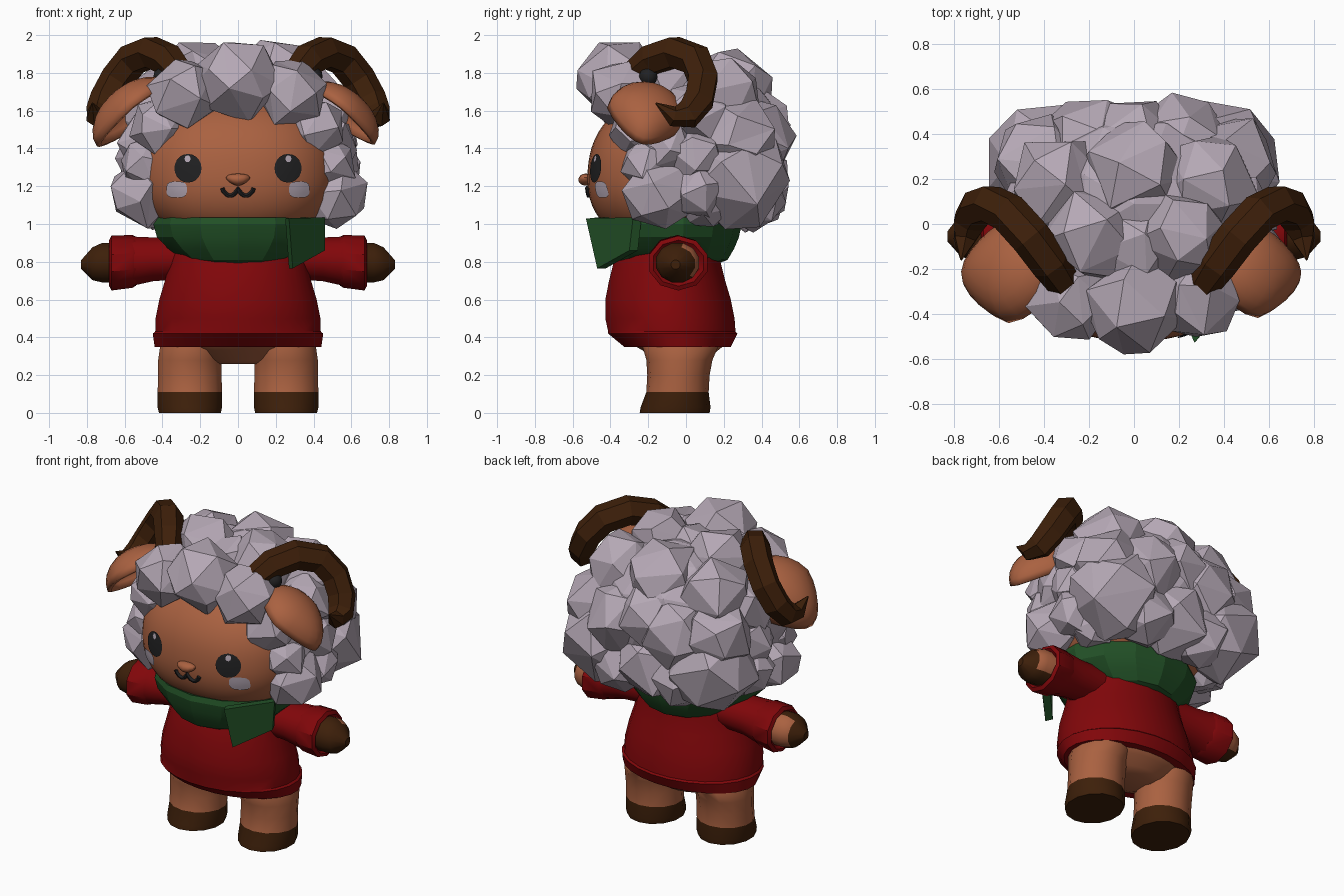
import bpy, bmesh, math, random
from mathutils import Vector, Euler

random.seed(4)
cube = bpy.data.objects.get("Cube")
if cube:
    bpy.data.objects.remove(cube, do_unlink=True)


def material(name, r, g, b):
    m = bpy.data.materials.new(name)
    m.use_nodes = True
    m.diffuse_color = (r, g, b, 1)
    bsdf = m.node_tree.nodes["Principled BSDF"]
    bsdf.inputs["Base Color"].default_value = (r, g, b, 1)
    bsdf.inputs["Roughness"].default_value = 0.9
    return m


WOOL = material("lilac wool", 0.46, 0.39, 0.46)
SKIN = material("tan skin", 0.4, 0.12, 0.052)
BROWN = material("dark brown", 0.047, 0.014, 0.003)
RED = material("red knit", 0.22, 0.002, 0.003)
GREEN = material("green scarf", 0.016, 0.082, 0.02)
BLACK = material("black", 0.015, 0.015, 0.016)
SIDES = ((1, "left"), (-1, "right"))


def finish(name, bm, mats, smooth=35, rule=None, recalc=True):
    """Turn a bmesh into an object; rule picks a material index per face."""
    if recalc:
        bmesh.ops.recalc_face_normals(bm, faces=bm.faces[:])
    for f in bm.faces:
        if rule:
            f.material_index = rule(f.calc_center_median())
    me = bpy.data.meshes.new(name)
    bm.to_mesh(me)
    bm.free()
    for m in mats:
        me.materials.append(m)
    if smooth:
        me.shade_smooth()
        me.set_sharp_from_angle(angle=math.radians(smooth))
    ob = bpy.data.objects.new(name, me)
    bpy.context.scene.collection.objects.link(ob)
    return ob


def loft(name, rings, mats, n=16, axis="z", s=1, smooth=35, rule=None):
    """Skin elliptical rings (t, c1, c2, r1, r2) along the z or x axis."""
    bm = bmesh.new()
    loops = []
    for t, c1, c2, r1, r2 in rings:
        loop = []
        for i in range(n):
            a = math.tau * (i + 0.5) / n
            p, q = c1 + r1 * math.cos(a), c2 + r2 * math.sin(a)
            loop.append(bm.verts.new((s * p, q, t) if axis == "z" else (s * t, p, q)))
        loops.append(loop)
    for a, b in zip(loops, loops[1:]):
        for i in range(n):
            j = (i + 1) % n
            bm.faces.new((a[i], a[j], b[j], b[i]))
    bm.faces.new(loops[0])
    bm.faces.new(loops[-1])
    return finish(name, bm, mats, smooth, rule)


def tube(name, points, radius, mat, smooth=0):
    """Tapered six-sided tube through (x, y, z, radius factor) points."""
    cu = bpy.data.curves.new(name, "CURVE")
    cu.dimensions = "3D"
    cu.bevel_depth, cu.bevel_resolution, cu.use_fill_caps = radius, 1, True
    sp = cu.splines.new("POLY")
    sp.points.add(len(points) - 1)
    for p, (x, y, z, r) in zip(sp.points, points):
        p.co, p.radius = (x, y, z, 1), r
    tmp = bpy.data.objects.new(name + " path", cu)
    bpy.context.scene.collection.objects.link(tmp)
    bpy.context.view_layer.update()
    me = tmp.evaluated_get(bpy.context.evaluated_depsgraph_get()).to_mesh()
    bm = bmesh.new()
    bm.from_mesh(me)
    bpy.data.objects.remove(tmp, do_unlink=True)
    for f in bm.faces:
        f.smooth = False
        f.material_index = 0
    return finish(name, bm, [mat], smooth)


# Head: rounded superellipsoid with the chin pushed forward
C, R, P, LEAN = Vector((0, -0.07, 1.29)), (0.53, 0.45, 0.4), 2.3, 0.08


def face_y(x, z):
    k = 1 - abs((x - C.x) / R[0]) ** P - abs((z - C.z) / R[2]) ** P
    return C.y - R[1] * max(k, 0) ** (1 / P) + LEAN * (z - C.z)


bm = bmesh.new()
bmesh.ops.create_uvsphere(bm, u_segments=48, v_segments=32, radius=1)
for v in bm.verts:
    k = sum(abs(c) ** P for c in v.co) ** (1 / P)
    v.co = Vector(c / k * r for c, r in zip(v.co, R))
    v.co = v.co + C + Vector((0, LEAN * v.co.z, 0))
finish("head", bm, [SKIN], 60)


# Painted face details, laid on the head surface
def decal(name, cx, cz, rx, rz, mat, off, power=2.0, n=20):
    bm = bmesh.new()
    mid = bm.verts.new((cx, face_y(cx, cz) - off, cz))
    prev = None
    for f in (0.5, 1):
        ring = []
        for i in range(n):
            a = math.tau * i / n
            c, d = math.cos(a), math.sin(a)
            k = f / (abs(c) ** power + abs(d) ** power) ** (1 / power)
            x, z = cx + rx * c * k, cz + rz * d * k
            ring.append(bm.verts.new((x, face_y(x, z) - off, z)))
        for i in range(n):
            j = (i + 1) % n
            bm.faces.new((prev[i], ring[i], ring[j], prev[j]) if prev else (mid, ring[i], ring[j]))
        prev = ring
    finish(name, bm, [mat], 60, recalc=False)


for s, side in SIDES:
    decal(side + " eye", s * 0.265, 1.295, 0.072, 0.076, BLACK, 0.007)
    decal(side + " eye glint", s * 0.267, 1.345, 0.016, 0.019, WOOL, 0.012, n=10)
    decal(side + " cheek", s * 0.325, 1.182, 0.054, 0.043, WOOL, 0.007, 3.5)

# Nose and mouth
bm = bmesh.new()
bmesh.ops.create_uvsphere(bm, u_segments=12, v_segments=8, radius=1)
for v in bm.verts:
    v.co = (v.co.x * 0.08 * (0.75 + 0.3 * v.co.z), -0.53 + v.co.y * 0.04, 1.235 + v.co.z * 0.032)
finish("nose", bm, [SKIN], 40)
mouth = []
for i in range(25):
    x = -0.084 + 0.168 * i / 24
    z = 1.19 - 0.04 * abs(math.sin(math.pi * x / 0.084)) ** 0.7
    mouth.append((x, face_y(x, z) - 0.003, z, 1))
tube("mouth", mouth, 0.012, BLACK, 60)

# Wool: chunky faceted puffs over a plain core
bm = bmesh.new()
bmesh.ops.create_icosphere(bm, subdivisions=2, radius=1)
for v in bm.verts:
    v.co = (v.co.x * 0.52, 0.09 + v.co.y * 0.42, 1.44 + v.co.z * 0.45)
finish("wool_core", bm, [WOOL], 0)


def puff(name, x, y, z, r):
    bm = bmesh.new()
    bmesh.ops.create_icosphere(bm, subdivisions=2, radius=r * 1.03)
    rot = Euler([random.uniform(0, 6) for _ in range(3)]).to_matrix()
    for v in bm.verts:
        v.co = rot @ v.co * random.uniform(0.95, 1.03) + Vector((x, y, z))
    ob = finish(name, bm, [WOOL], 0)
    ob.modifiers.new("big facets", "DECIMATE").ratio = 0.36


middle = [(-0.36, 1.765, 0.215), (0.22, 1.69, 0.24), (0.36, 1.52, 0.2), (0.33, 1.2, 0.23),
          (-0.1, 1.74, 0.18)]
for i, (y, z, r) in enumerate(middle):
    puff(f"middle wool puff {i}", 0, y, z, r)
paired = [
    (0.28, -0.33, 1.69, 0.185), (0.2, -0.05, 1.78, 0.2), (0.2, 0.35, 1.45, 0.22),
    (0.33, 0.18, 1.66, 0.22), (0.42, 0.27, 1.46, 0.21), (0.38, 0.27, 1.25, 0.27),
    (0.5, -0.15, 1.16, 0.18), (0.46, -0.1, 1.42, 0.17), (0.5, 0.06, 1.18, 0.15),
    (0.44, 0.05, 1.57, 0.18), (0.41, -0.25, 1.51, 0.16), (0.2, 0.34, 1.16, 0.19),
    (0.48, -0.2, 1.31, 0.14), (0.48, 0.05, 1.36, 0.16), (0.4, 0.1, 1.13, 0.15)]
for s, side in SIDES:
    for i, (x, y, z, r) in enumerate(paired):
        puff(f"{side} wool puff {i}", s * x, y, z, r)

# Horns with a dark root
horn = [(0.31, -0.27, 1.80, 0.75), (0.37, -0.18, 1.87, 0.9), (0.46, -0.06, 1.91, 0.92),
        (0.56, 0.05, 1.87, 0.92), (0.64, 0.09, 1.77, 0.9), (0.70, 0.07, 1.66, 0.88),
        (0.735, 0.01, 1.58, 0.8), (0.755, -0.07, 1.57, 0.55), (0.77, -0.16, 1.64, 0.04)]
for s, side in SIDES:
    tube(side + "_horn", [(s * x, y, z, r) for x, y, z, r in horn], 0.098, BROWN)
    bm = bmesh.new()
    bmesh.ops.create_icosphere(bm, subdivisions=2, radius=0.05)
    bmesh.ops.translate(bm, verts=bm.verts[:], vec=(s * 0.4, -0.2, 1.78))
    finish(side + "_horn_root", bm, [BLACK])

# Ears: cupped half shells, drooping outwards and open to the front
along, up = Vector((0.78, -0.1, -0.6)).normalized(), Vector((0.6, 0.22, 0.77)).normalized()
across = up.cross(along).normalized()
for s, side in SIDES:
    bm = bmesh.new()
    bmesh.ops.create_uvsphere(bm, u_segments=20, v_segments=12, radius=1)
    bmesh.ops.delete(bm, geom=[v for v in bm.verts if v.co.z < -0.01], context="VERTS")
    for v in bm.verts:
        x, y, z = v.co
        y *= 1 - 0.4 * max(x, 0)
        p = Vector((0.54, -0.21, 1.565)) + along * x * 0.235 + across * y * 0.215 + up * z * 0.15
        v.co = (s * p.x, p.y, p.z)
    ear = finish(side + "_ear", bm, [SKIN], 50)
    mod = ear.modifiers.new("thickness", "SOLIDIFY")
    mod.thickness, mod.offset = 0.025, -1

# Hips, legs and feet
loft("hips", [(0.26, 0, -0.03, 0.13, 0.1), (0.28, 0, -0.03, 0.2, 0.15),
              (0.33, 0, -0.03, 0.3, 0.2), (0.37, 0, -0.04, 0.38, 0.26),
              (0.45, 0, -0.06, 0.4, 0.28)], [SKIN], 24, smooth=60)
leg = [(0, 0.255, -0.06, 0.168, 0.185), (0.03, 0.255, -0.055, 0.175, 0.185),
       (0.11, 0.255, -0.045, 0.175, 0.165), (0.2, 0.255, -0.04, 0.172, 0.165),
       (0.28, 0.255, -0.035, 0.172, 0.175), (0.35, 0.245, -0.03, 0.172, 0.2),
       (0.42, 0.22, -0.04, 0.16, 0.16)]
for s, side in SIDES:
    loft(side + "_leg", leg, [SKIN, BROWN], 14, s=s, smooth=50, rule=lambda c: int(c.z < 0.11))

# Sweater with a hem band
loft("sweater", [(0.35, 0, -0.045, 0.445, 0.285), (0.42, 0, -0.07, 0.455, 0.345),
                 (0.43, 0, -0.075, 0.442, 0.34), (0.5, 0, -0.085, 0.44, 0.345),
                 (0.6, 0, -0.095, 0.42, 0.335), (0.7, 0, -0.1, 0.39, 0.31),
                 (0.8, 0, -0.1, 0.365, 0.285), (0.9, 0, -0.08, 0.34, 0.25),
                 (1.0, 0, -0.07, 0.26, 0.2)], [RED], 24)

# Arms: sleeve, cuff, skin wrist and hoof
for s, side in SIDES:
    loft(side + "_sleeve", [(0.22, -0.05, 0.82, 0.13, 0.11), (0.45, -0.05, 0.813, 0.135, 0.12),
                            (0.56, -0.045, 0.803, 0.15, 0.135)], [RED], 12, "x", s)
    loft(side + "_cuff", [(0.54, -0.045, 0.803, 0.145, 0.13), (0.56, -0.045, 0.802, 0.157, 0.14),
                          (0.67, -0.04, 0.793, 0.162, 0.145), (0.682, -0.04, 0.793, 0.14, 0.122),
                          (0.66, -0.04, 0.793, 0.115, 0.1)], [RED], 10, "x", s)
    loft(side + "_hoof", [(0.6, -0.045, 0.795, 0.115, 0.108), (0.72, -0.045, 0.795, 0.118, 0.108),
                          (0.77, -0.05, 0.79, 0.1, 0.09), (0.83, -0.055, 0.785, 0.025, 0.025)],
         [BROWN, SKIN], 12, "x", s,
         rule=lambda c: int(abs(c.x) < 0.76 and c.y + 0.4 * (c.z - 0.79) > 0.02))

# Scarf and its hanging end
loft("scarf", [(0.78, 0, -0.11, 0.24, 0.25), (0.81, 0, -0.1, 0.3, 0.32),
               (0.87, 0, -0.1, 0.38, 0.355), (0.93, 0, -0.1, 0.44, 0.38),
               (1.0, 0, -0.1, 0.46, 0.395), (1.035, 0, -0.1, 0.45, 0.385),
               (1.01, 0, -0.1, 0.36, 0.3)], [GREEN], 14, smooth=20)
bm = bmesh.new()
outer = [(0.27, -0.53, 1.03), (0.46, -0.28, 1.035), (0.46, -0.3, 0.86), (0.29, -0.47, 0.765)]
a = [bm.verts.new(p) for p in outer]
b = [bm.verts.new((x - 0.02, y + 0.045, z)) for x, y, z in outer]
bm.faces.new(a)
bm.faces.new(b[::-1])
for i in range(4):
    j = (i + 1) % 4
    bm.faces.new((a[i], b[i], b[j], a[j]))
finish("scarf_end", bm, [GREEN], 0)
